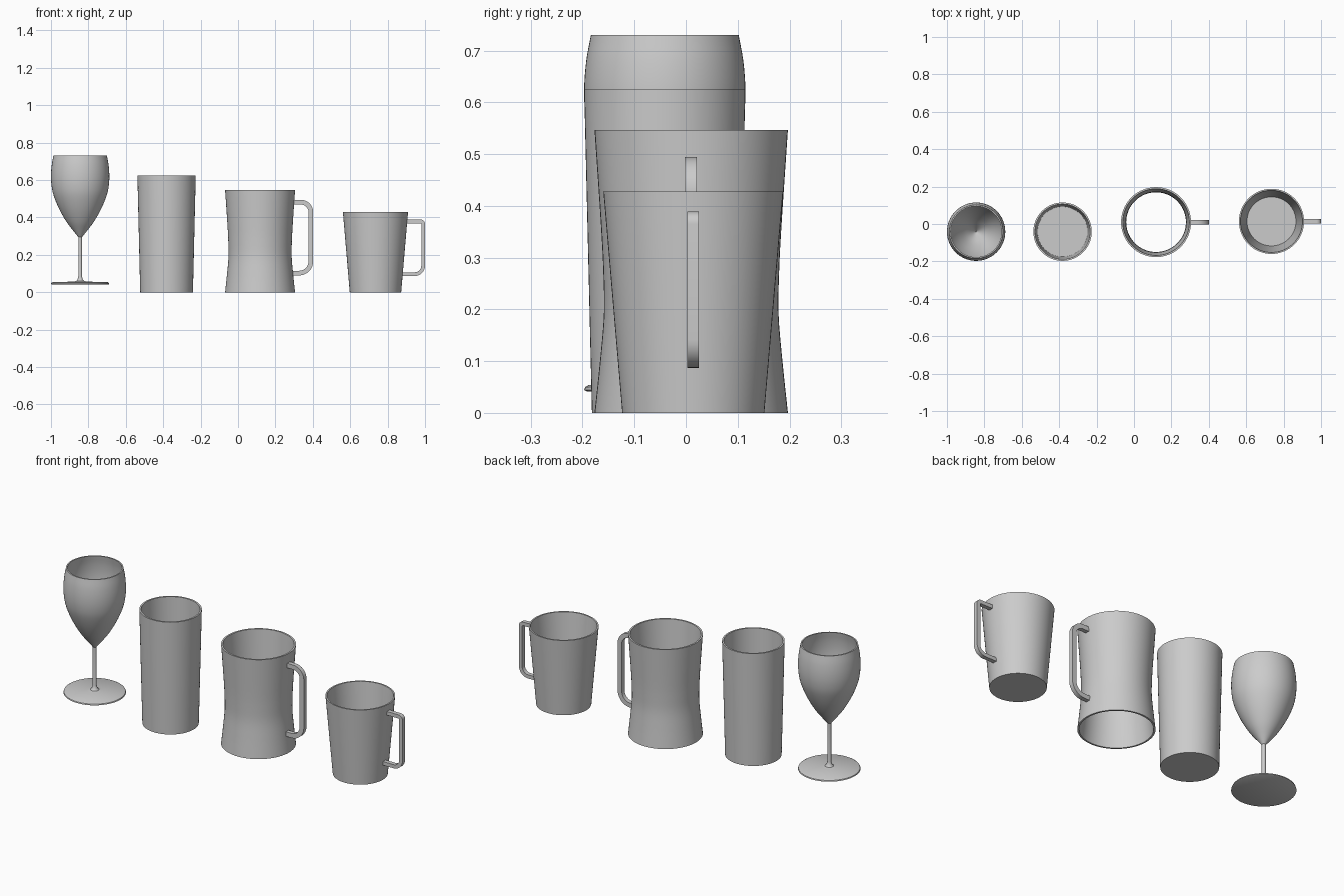
import bpy, bmesh, math
from mathutils import Vector

if "Cube" in bpy.data.objects:
    bpy.data.objects.remove(bpy.data.objects["Cube"])


def finish(name, bm, loc):
    bmesh.ops.remove_doubles(bm, verts=bm.verts, dist=1e-5)
    bmesh.ops.recalc_face_normals(bm, faces=bm.faces)
    mesh = bpy.data.meshes.new(name)
    bm.to_mesh(mesh)
    bm.free()
    ob = bpy.data.objects.new(name, mesh)
    bpy.context.collection.objects.link(ob)
    ob.location = loc
    bpy.ops.object.select_all(action='DESELECT')
    ob.select_set(True)
    bpy.context.view_layer.objects.active = ob
    bpy.ops.object.shade_smooth_by_angle(angle=math.radians(35))
    return ob


def curve(pts, steps=4):
    """Smooth profile through the given (radius, height) points."""
    p = [Vector(q) for q in pts]
    p = [2 * p[0] - p[1]] + p + [2 * p[-1] - p[-2]]
    out = []
    for a, b, c, d in zip(p, p[1:], p[2:], p[3:]):
        for i in range(steps):
            t = i / steps
            out.append(0.5 * (2 * b + (c - a) * t + (2 * a - 5 * b + 4 * c - d) * t * t
                              + (3 * b - a - 3 * c + d) * t ** 3))
    return [tuple(v) for v in out] + [tuple(pts[-1])]


def lathe(name, profile, loc, sides=64):
    bm = bmesh.new()
    vs = [bm.verts.new((r, 0, z)) for r, z in profile]
    es = [bm.edges.new(e) for e in zip(vs, vs[1:])]
    bmesh.ops.spin(bm, geom=vs + es, cent=(0, 0, 0), axis=(0, 0, 1),
                   angle=math.tau, steps=sides, use_merge=False)
    return finish(name, bm, loc)


def handle(name, x_top, x_bot, x_out, z_bot, z_top, r_top, r_bot, thick, y, width):
    """Square bar swept from the upper wall joint round to the lower one."""
    pairs = [((x_top, z_top), (x_top, z_top - thick))]
    for r, zc, start in ((r_top, z_top - r_top, 90), (r_bot, z_bot + r_bot, 0)):
        for i in range(9):
            a = math.radians(start - 90 * i / 8)
            d = Vector((math.cos(a), math.sin(a)))
            c = Vector((x_out - r, zc))
            pairs.append((tuple(c + d * r), tuple(c + d * (r - thick))))
    pairs.append(((x_bot, z_bot), (x_bot, z_bot + thick)))
    bm = bmesh.new()
    rings = []
    for (ox, oz), (ix, iz) in pairs:
        rings.append([bm.verts.new(co) for co in (
            (ox, -width / 2, oz), (ox, width / 2, oz),
            (ix, width / 2, iz), (ix, -width / 2, iz))])
    for a, b in zip(rings, rings[1:]):
        for k in range(4):
            bm.faces.new((a[k], a[k - 1], b[k - 1], b[k]))
    bm.faces.new(rings[0])
    bm.faces.new(rings[-1])
    return finish(name, bm, (0, y, 0))


# Wine glass: foot, stem and tulip bowl in one turned profile
bowl = curve([(0.010, 0.295), (0.038, 0.33), (0.074, 0.378), (0.112, 0.445),
              (0.141, 0.515), (0.153, 0.57), (0.156, 0.625), (0.152, 0.68), (0.143, 0.73)])
inner = [(max(r - 0.007, 0), z + 0.008 * (0.73 - z) / 0.43) for r, z in reversed(bowl)]
foot = [(0, 0.041), (0.150, 0.041), (0.156, 0.044), (0.154, 0.050), (0.147, 0.054),
        (0.04, 0.057), (0.022, 0.060), (0.014, 0.068), (0.010, 0.085)]
lathe("wine_glass", foot + bowl + inner + [(0, 0.303)], (-0.844, -0.041, 0))

# Tall tumbler
lathe("tumbler", [(0, 0), (0.141, 0), (0.156, 0.625), (0.147, 0.625), (0.134, 0.008), (0, 0.008)],
      (-0.382, -0.041, 0))

# Waisted beer mug, open at the bottom
wall = curve([(0.187, 0), (0.1765, 0.10), (0.169, 0.19), (0.170, 0.27),
              (0.1745, 0.36), (0.187, 0.547)])
lathe("beer_mug_body", wall + [(r - 0.009, z) for r, z in reversed(wall)] + wall[:1],
      (0.118, 0.010, 0))
handle("beer_mug_handle", 0.295, 0.287, 0.402, 0.09, 0.494, 0.065, 0.075, 0.025, 0.010, 0.023)

# Small tapered mug
lathe("small_mug_body", [(0, 0), (0.1375, 0), (0.174, 0.428), (0.166, 0.428), (0.131, 0.008), (0, 0.008)],
      (0.735, 0.014, 0))
handle("small_mug_handle", 0.897, 0.876, 1.0, 0.087, 0.389, 0.024, 0.055, 0.020, 0.014, 0.023)
